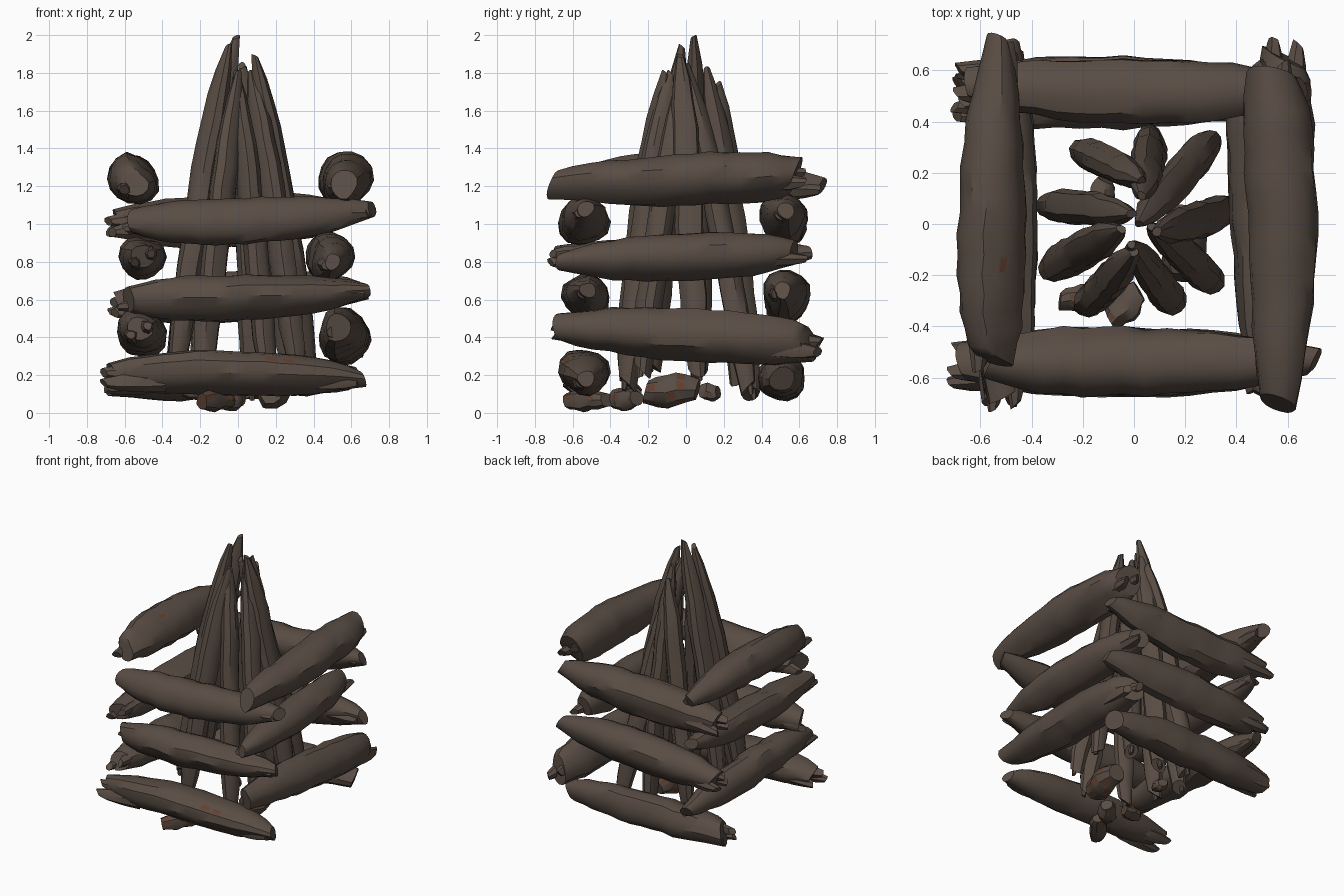
import bpy, bmesh, math, random
from mathutils import Vector

cube = bpy.data.objects.get("Cube")
if cube:
    bpy.data.objects.remove(cube, do_unlink=True)


def material(name, rgb):
    m = bpy.data.materials.new(name)
    m.use_nodes = True
    m.diffuse_color = (*rgb, 1)
    bsdf = m.node_tree.nodes["Principled BSDF"]
    bsdf.inputs["Base Color"].default_value = (*rgb, 1)
    bsdf.inputs["Roughness"].default_value = 0.9
    return m


BARK = material("charred bark brown", (0.100, 0.074, 0.058))
RUST = material("dull ember rust", (0.125, 0.050, 0.027))


def sample(values, t):
    """Linear lookup in an evenly spaced profile."""
    f = t * (len(values) - 1)
    i = min(int(f), len(values) - 2)
    return values[i] + (values[i + 1] - values[i]) * (f - i)


def loft(bm, a, mid, b, radius, profile, rng, rings=12, sides=12, rough=0.05, slant=0.4):
    """Gnarled tapered limb along a bent path, with chopped slanting ends."""
    a, mid, b = Vector(a), Vector(mid), Vector(b)
    ctrl = mid * 2 - (a + b) / 2
    p1, p2, p3 = (rng.uniform(0, math.tau) for _ in range(3))
    loops = []
    for i in range(rings):
        t = i / (rings - 1)
        c = a * (1 - t) ** 2 + ctrl * 2 * t * (1 - t) + b * t * t
        d = ((ctrl - a) * (1 - t) + (b - ctrl) * t).normalized()
        ref = Vector((1, 0, 0)) if abs(d.z) > 0.8 else Vector((0, 0, 1))
        u = d.cross(ref).normalized()
        v = u.cross(d)
        r = radius * sample(profile, t)
        if 0 < i < rings - 1:
            c += (u * rng.uniform(-1, 1) + v * rng.uniform(-1, 1)) * r * rough
        tip = slant * r * (i in (0, rings - 1))
        loop = []
        for k in range(sides):
            w = math.tau * k / sides
            s = 1 + 0.07 * math.sin(2 * w + p1 + t) + 0.05 * math.sin(3 * w + p2 + 2 * t)
            s -= 0.12 * max(0, math.cos(w - p3 - t)) ** 12
            s += rng.uniform(-rough, rough) * 0.5
            loop.append(bm.verts.new(c + (u * math.cos(w) + v * math.sin(w)) * r * s
                                     + d * tip * math.cos(w - p2)))
        loops.append(loop)
    for lo, hi in zip(loops, loops[1:]):
        for k in range(sides):
            n = (k + 1) % sides
            bm.faces.new((lo[k], lo[n], hi[n], hi[k]))
    bm.faces.new(loops[0][::-1])
    bm.faces.new(loops[-1])


def finish(bm, name, rust_rule=None, margin=0.009):
    """Shade the part and inset a rust spot in each face the rule picks."""
    bmesh.ops.recalc_face_normals(bm, faces=bm.faces)
    if rust_rule:
        spots = [f for f in bm.faces if rust_rule(f)]
        bmesh.ops.inset_individual(bm, faces=spots, thickness=margin)
        for f in spots:
            f.material_index = 1
    bm.normal_update()
    for f in bm.faces:
        f.smooth = True
    for e in bm.edges:
        e.smooth = e.calc_face_angle(0) < math.radians(35)
    me = bpy.data.meshes.new(name)
    bm.to_mesh(me)
    bm.free()
    me.materials.append(BARK)
    me.materials.append(RUST)
    bpy.context.collection.objects.link(bpy.data.objects.new(name, me))


TAPER = [0.55, 0.8, 0.93, 1, 1.03, 1.03, 1, 0.95, 0.85, 0.66, 0.35]
BLUNT = [0.7, 0.92, 1, 1.02, 1.03, 1.03, 1, 0.94, 0.86, 0.72, 0.55]
SPLINTER = [1, 1, 0.9, 0.5]


def log(name, a, mid, b, radius, seed, profile=TAPER, splinters=3, rust_rule=None):
    """Stacked log: splintered at a, tapered and split at b."""
    rng = random.Random(seed)
    bm = bmesh.new()
    a, mid, b = Vector(a), Vector(mid), Vector(b)
    axis = (b - a).normalized()
    side = axis.cross(Vector((0, 0, 1)))
    loft(bm, a + axis * 0.06, mid, b, radius, profile, rng, rings=16, sides=14, slant=0.5)
    # broken splinters poking out of the thick end
    for s, h in ((-0.4, -0.3), (0.35, 0.1), (0.65, -0.35))[:splinters]:
        off = side * s * radius + Vector((0, 0, h * radius))
        root, tip = a + off * 0.7 + axis * 0.3, a + off + axis * rng.uniform(0, 0.03)
        loft(bm, root, (root + tip) / 2, tip, radius * 0.4, SPLINTER, rng, 5, 7, slant=0.8)
    # single split flap beside the tapered end
    off = side * 0.25 * radius - Vector((0, 0, 0.15 * radius))
    root, tip = b - axis * 0.3 + off * 0.5, b - axis * 0.02 + off
    loft(bm, root, (root + tip) / 2, tip, radius * 0.45, SPLINTER, rng, 5, 7, slant=0.5)
    finish(bm, name, rust_rule, 0.018)


def front_scorch(f):
    c = f.calc_center_median()
    return 0.17 < c.x < 0.28 and f.normal.y < -0.3 and 0.24 < c.z < 0.30


def top_scorch(f):
    c = f.calc_center_median()
    return -0.2 < c.y < -0.1 and -0.535 < c.x < -0.49 and f.normal.z > 0.5


# Logs running left to right
log("front_log_low", (-0.72, -0.54, 0.20), (0, -0.54, 0.215), (0.66, -0.53, 0.18), 0.125, 1,
    rust_rule=front_scorch)
log("front_log_mid", (-0.64, -0.52, 0.60), (0, -0.53, 0.615), (0.68, -0.52, 0.65), 0.12, 2,
    splinters=1)
log("front_log_top", (-0.61, -0.53, 1.01), (0, -0.54, 1.015), (0.71, -0.53, 1.08), 0.125, 3,
    splinters=1)
log("back_log_low", (-0.72, 0.50, 0.17), (0, 0.51, 0.19), (0.60, 0.51, 0.18), 0.12, 4, BLUNT)
log("back_log_mid", (-0.68, 0.54, 0.57), (0, 0.53, 0.62), (0.67, 0.51, 0.65), 0.125, 5)
log("back_log_top", (-0.69, 0.55, 1.00), (0, 0.52, 1.02), (0.65, 0.53, 1.07), 0.13, 6)

# Logs running front to back
log("right_log_low", (-0.52, -0.70, 0.45), (-0.51, 0, 0.42), (-0.49, 0.70, 0.36), 0.12, 7,
    splinters=2)
log("right_log_mid", (-0.50, -0.73, 0.83), (-0.51, 0, 0.82), (-0.50, 0.65, 0.85), 0.115, 8,
    splinters=2)
log("right_log_top", (-0.55, -0.59, 1.22), (-0.555, 0, 1.24), (-0.53, 0.72, 1.20), 0.13, 9,
    splinters=1, rust_rule=top_scorch)
log("left_log_low", (0.59, 0.71, 0.36), (0.56, 0, 0.41), (0.53, -0.67, 0.45), 0.13, 10, BLUNT, 2)
log("left_log_mid", (0.43, 0.63, 0.85), (0.49, 0, 0.83), (0.50, -0.67, 0.80), 0.12, 11, TAPER, 1)
log("left_log_top", (0.53, 0.64, 1.26), (0.575, 0, 1.235), (0.56, -0.70, 1.21), 0.135, 12, BLUNT, 2)

# Leaning sticks forming the central cone
STICK = [0.65, 0.88, 1, 1, 1.02, 1, 1, 0.98, 0.9, 0.72, 0.25]
STICKS = [
    ((-0.21, 0.28, 0.18), (0.03, 0.17, 1.74)),
    ((0.07, 0.34, 0.10), (0.03, 0.11, 1.82)),
    ((0.30, 0.33, 0.13), (0.02, 0.00, 1.84)),
    ((0.37, 0.06, 0.22), (0.09, -0.03, 1.89)),
    ((0.31, -0.23, 0.22), (0.07, -0.01, 1.80)),
    ((0.16, -0.31, 0.15), (-0.01, -0.08, 1.80)),
    ((-0.19, -0.32, 0.20), (0.00, -0.11, 1.80)),
    ((-0.33, -0.18, 0.25), (-0.05, -0.02, 1.94)),
    ((-0.34, 0.07, 0.20), (-0.01, 0.04, 1.99)),
]
for i, (foot, tip) in enumerate(STICKS):
    rng = random.Random(40 + i)
    bm = bmesh.new()
    foot, tip = Vector(foot), Vector(tip)
    out = Vector((foot.x, foot.y, 0)).normalized()
    mid = (foot + tip) / 2 + out * 0.022
    loft(bm, foot, mid, tip, 0.07, STICK, rng, rings=14, sides=10, rough=0.06, slant=0.8)
    # frayed splinter at the foot
    root, end = foot.lerp(tip, 0.15) + out * 0.03, foot + out * 0.02 - Vector((0, 0, 0.03))
    loft(bm, root, (root + end) / 2, end, 0.028, SPLINTER, rng, 4, 6)
    finish(bm, f"leaning_stick_{i + 1}")

# Charred chunks lying under the cone
CHUNK = [0.75, 1, 1.05, 0.95, 0.7]
CHUNKS = [
    ((0.18, -0.21, 0.11), (0.20, 0.06, 0.12), 0.083),
    ((-0.13, 0.08, 0.11), (-0.11, 0.17, 0.11), 0.048),
    ((-0.19, -0.62, 0.06), (-0.04, -0.42, 0.07), 0.058),
    ((-0.29, -0.30, 0.12), (-0.14, -0.27, 0.10), 0.046),
    ((-0.09, -0.38, 0.07), (0.02, -0.26, 0.08), 0.060),
]
for i, (a, b, r) in enumerate(CHUNKS):
    rng = random.Random(70 + i)
    bm = bmesh.new()
    loft(bm, a, (Vector(a) + Vector(b)) / 2, b, r, CHUNK, rng, rings=6, sides=9, rough=0.12, slant=0.3)
    finish(bm, f"charred_chunk_{i + 1}", lambda f: rng.random() < 0.25)
